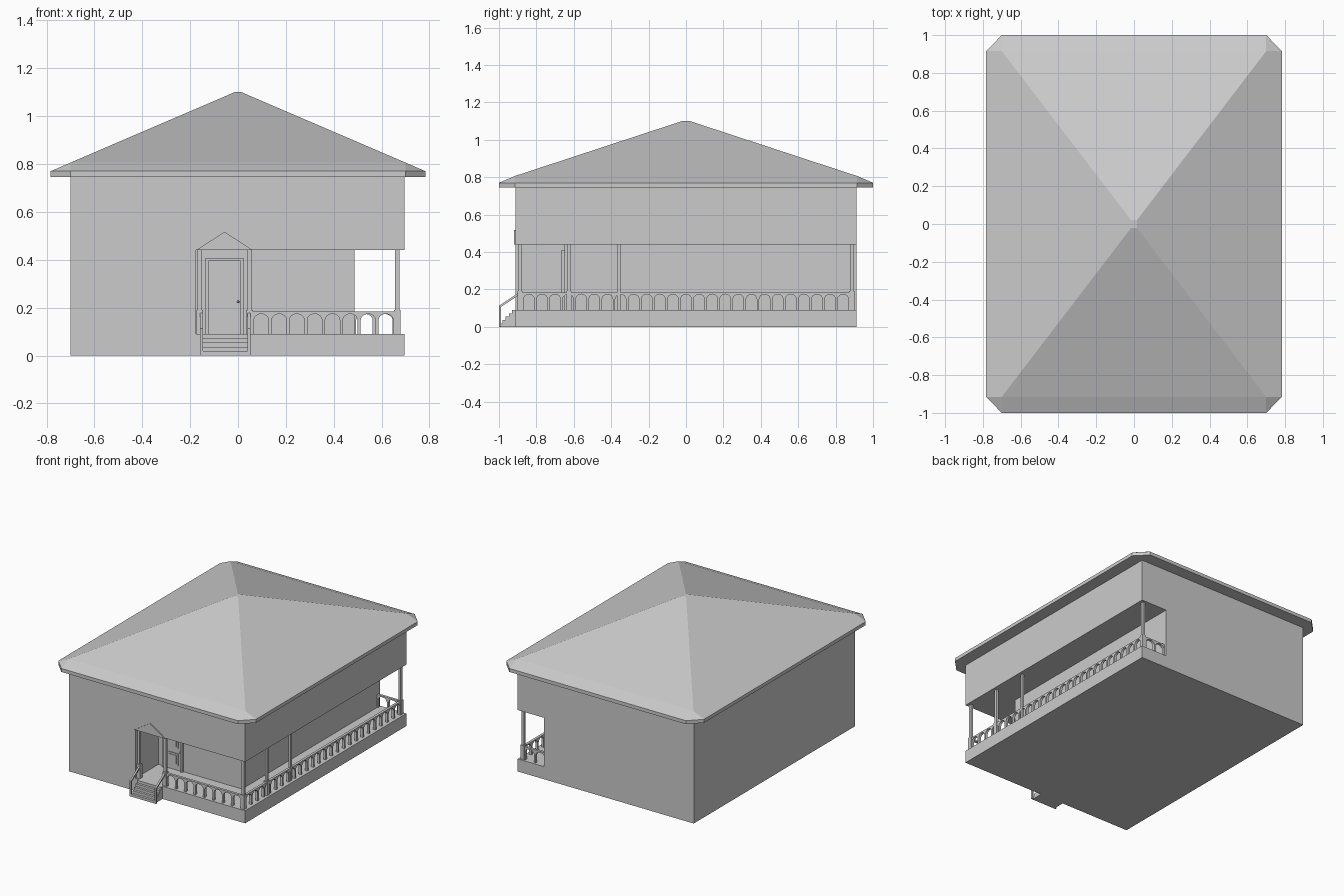
import bpy, bmesh, math
from mathutils import Matrix

if "Cube" in bpy.data.objects:
    bpy.data.objects.remove(bpy.data.objects["Cube"])


def make(name, bm):
    bmesh.ops.recalc_face_normals(bm, faces=bm.faces[:])
    me = bpy.data.meshes.new(name)
    bm.to_mesh(me)
    bm.free()
    ob = bpy.data.objects.new(name, me)
    bpy.context.collection.objects.link(ob)
    return ob


def box(name, x0, x1, y0, y1, z0, z1):
    bm = bmesh.new()
    bmesh.ops.create_cube(bm, size=1)
    for v in bm.verts:
        v.co = (x0 + (v.co.x + .5) * (x1 - x0),
                y0 + (v.co.y + .5) * (y1 - y0),
                z0 + (v.co.z + .5) * (z1 - z0))
    return make(name, bm)


def prism(name, pts, depth, matrix=Matrix()):
    """Extrude a flat outline (local xy) by depth along local z."""
    bm = bmesh.new()
    f = bm.faces.new([bm.verts.new((x, y, 0)) for x, y in pts])
    r = bmesh.ops.extrude_face_region(bm, geom=[f])
    for v in r["geom"]:
        if isinstance(v, bmesh.types.BMVert):
            v.co.z += depth
    bm.transform(matrix)
    return make(name, bm)


def upright(x, y, z, turn=0):
    """Local xy outline stood upright; turn=90 runs it along +y."""
    return (Matrix.Translation((x, y, z)) @ Matrix.Rotation(math.radians(turn), 4, 'Z')
            @ Matrix.Rotation(math.radians(90), 4, 'X'))


FLOOR, CEIL = 0.09, 0.44

# House body with an L-shaped porch cut out of its front and right side
body = box("house_body", -.70, .695, -.912, .912, 0, .755)
cut = prism("porch_cutter", [(-.175, -1.2), (1, -1.2), (1, 1.2), (.487, 1.2), (.487, -.65), (-.175, -.65)],
            CEIL - FLOOR, Matrix.Translation((0, 0, FLOOR)))
mod = body.modifiers.new("porch", 'BOOLEAN')
mod.operation, mod.solver, mod.object = 'DIFFERENCE', 'EXACT', cut
bpy.context.view_layer.objects.active = body
bpy.ops.object.modifier_apply(modifier=mod.name)
bpy.data.objects.remove(cut)

# Hipped roof with flared, corner-clipped eaves
bm = bmesh.new()
X, Y, IX, IY = .783, 1.0, .70, .915
octagon = [(IX, -Y), (X, -IY), (X, IY), (IX, Y), (-IX, Y), (-X, IY), (-X, -IY), (-IX, -Y)]
low = [bm.verts.new((x, y, .745)) for x, y in octagon]
eave = [bm.verts.new((x, y, .77)) for x, y in octagon]
corners = [(1, -1), (1, 1), (-1, 1), (-1, -1)]
hip = [bm.verts.new((sx * IX, sy * IY, .806)) for sx, sy in corners]
peak = [bm.verts.new((sx * .015, sy * .02, 1.10)) for sx, sy in corners]
bm.faces.new(low)
bm.faces.new(peak)
for i in range(8):
    j = (i + 1) % 8
    bm.faces.new((low[i], low[j], eave[j], eave[i]))
for i in range(4):
    j = (i + 1) % 4
    bm.faces.new((eave[2 * i], eave[2 * i + 1], hip[i]))
    bm.faces.new((eave[2 * i + 1], eave[2 * j], hip[j], hip[i]))
    bm.faces.new((hip[i], hip[j], peak[j], peak[i]))
make("roof", bm)


# Arcaded railings: one comb-shaped outline per run
def railing(name, length, bays, matrix, height=.093, pillar=.013):
    pitch = length / bays
    r = (pitch - pillar) / 2
    pts = [(0, 0)]
    for i in range(bays):
        c = (i + .5) * pitch
        pts.append((c - r, 0))
        for k in range(9):
            a = math.pi * (1 - k / 8)
            pts.append((c + r * math.cos(a), .058 + .026 * math.sin(a)))
        pts.append((c + r, 0))
    pts += [(length, 0), (length, height), (0, height)]
    prism(name, pts, .018, matrix)


railing("front_railing", .595, 8, upright(.06, -.879, FLOOR))
railing("back_railing", .165, 2, upright(.487, .897, FLOOR))
railing("side_railing", 1.75, 25, upright(.657, -.875, FLOOR, 90))

# Porch posts, with thicker newels at rail height where runs end
posts = [(-.160, -.888, 1), (.048, -.888, 1), (.666, -.888, 1), (.666, .886, 1),
         (.666, -.626, 1), (.666, -.36, 0)]
for i, (x, y, newel) in enumerate(posts):
    box(f"porch_post_{i}", x - .009, x + .009, y - .009, y + .009, FLOOR, CEIL)
    if newel:
        box(f"newel_{i}", x - .014, x + .014, y - .014, y + .014, FLOOR, .19)

# Gable plate above the entrance
prism("entrance_gable", [(-.175, 0), (.062, 0), (-.056, .077)], .010, upright(0, -.909, CEIL))

# Front steps
n, depth = 5, .088
steps = [(-.912, 0), (-1.0, 0)]
for i in range(n):
    y = -1.0 + i * depth / n
    steps += [(y, (i + 1) * FLOOR / n), (y + depth / n, (i + 1) * FLOOR / n)]
prism("front_steps", steps, .188, upright(-.147, 0, 0, 90))

# Stair handrails
for side, x in (("left", -.158), ("right", .040)):
    box(f"{side}_stair_post", x, x + .012, -1.0, -.988, 0, .11)
    prism(f"{side}_handrail", [(-1.0, .100), (-.898, .166), (-.898, .180), (-1.0, .112)], .012,
          upright(x, 0, 0, 90))

# Door: frame, leaf, two raised panels and a knob
box("door_frame_left", -.136, -.124, -.667, -.649, FLOOR, .408)
box("door_frame_right", .011, .023, -.667, -.649, FLOOR, .408)
box("door_frame_top", -.124, .011, -.667, -.649, .394, .408)
box("door_leaf", -.124, .011, -.655, -.649, FLOOR, .394)
for name, z0, z1 in (("upper", .247, .376), ("lower", .125, .210)):
    box(f"{name}_panel_moulding", -.096, -.014, -.660, -.654, z0, z1)
    box(f"{name}_panel", -.084, -.026, -.664, -.659, z0 + .012, z1 - .012)
bm = bmesh.new()
bmesh.ops.create_icosphere(bm, subdivisions=2, radius=.005, matrix=Matrix.Translation((.001, -.660, .225)))
make("door_knob", bm)
